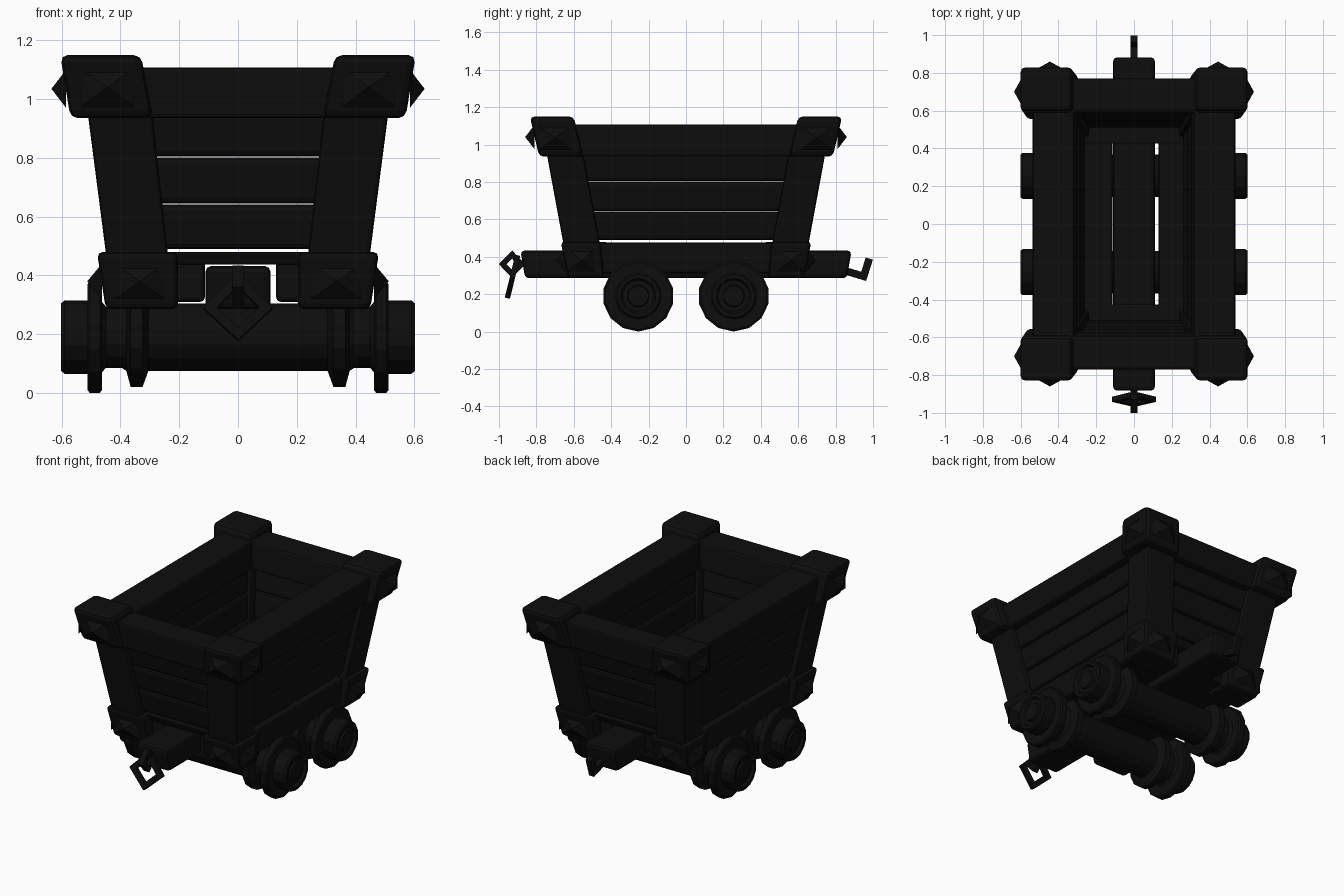
import bpy, bmesh, math
from mathutils import Vector

old = bpy.data.objects.get("Cube")
if old:
    bpy.data.objects.remove(old, do_unlink=True)

# One charcoal colour for everything
charcoal = bpy.data.materials.new("charcoal")
charcoal.use_nodes = True
colour = (0.004, 0.004, 0.004, 1)
charcoal.diffuse_color = colour
charcoal.node_tree.nodes["Principled BSDF"].inputs["Base Color"].default_value = colour


def finish(name, bm):
    bmesh.ops.recalc_face_normals(bm, faces=bm.faces[:])
    mesh = bpy.data.meshes.new(name)
    bm.to_mesh(mesh)
    bm.free()
    mesh.materials.append(charcoal)
    ob = bpy.data.objects.new(name, mesh)
    bpy.context.collection.objects.link(ob)
    return ob


def block(name, low, z0, high, z1, bevel=0.015, sx=1, sy=1):
    """Leaning box from a lower and an upper rectangle (x0, x1, y0, y1)."""
    bm = bmesh.new()
    rings = []
    for (x0, x1, y0, y1), z in ((low, z0), (high, z1)):
        rings.append([bm.verts.new((sx * x, sy * y, z))
                      for x, y in ((x0, y0), (x1, y0), (x1, y1), (x0, y1))])
    bm.faces.new(rings[0])
    bm.faces.new(rings[1])
    for i in range(4):
        j = (i + 1) % 4
        bm.faces.new((rings[0][i], rings[0][j], rings[1][j], rings[1][i]))
    bmesh.ops.recalc_face_normals(bm, faces=bm.faces[:])
    bmesh.ops.bevel(bm, geom=bm.edges[:], offset=bevel, segments=2,
                    profile=0.5, affect='EDGES')
    return finish(name, bm)


def stud(name, tip, axis, depth, half, half_z, sx, sy):
    """Shallow pyramid pointing outward along x (axis 0) or y (axis 1)."""
    bm = bmesh.new()
    flip = Vector((sx, sy, 1))
    tip = Vector(tip)
    base = []
    for a, b in ((-1, -1), (1, -1), (1, 1), (-1, 1)):
        p = tip.copy()
        p[axis] -= depth
        p[1 - axis] += a * half
        p.z += b * half_z
        base.append(bm.verts.new(p * flip))
    top = bm.verts.new(tip * flip)
    bm.faces.new(base)
    for i in range(4):
        bm.faces.new((base[i], base[(i + 1) % 4], top))
    return finish(name, bm)


def lathe_x(name, profile, y, z, sides):
    """Solid of revolution around an axle along x; profile is (x, radius)."""
    bm = bmesh.new()
    rings = []
    for x, r in profile:
        rings.append([bm.verts.new((x, y + r * math.sin(2 * math.pi * k / sides),
                                    z + r * math.cos(2 * math.pi * k / sides)))
                      for k in range(sides)])
    for a, b in zip(rings, rings[1:]):
        for k in range(sides):
            n = (k + 1) % sides
            bm.faces.new((a[k], a[n], b[n], b[k]))
    bm.faces.new(rings[0])
    bm.faces.new(rings[-1])
    return finish(name, bm)


def bar(name, points, normal, size, thick, closed=False):
    """Square bar swept along a mitred flat path."""
    bm = bmesh.new()
    pts = [Vector(p) for p in points]
    normal = Vector(normal).normalized()
    n = len(pts)
    rings = []
    for i, p in enumerate(pts):
        d0 = (p - pts[i - 1]).normalized() if closed or i > 0 else None
        d1 = (pts[(i + 1) % n] - p).normalized() if closed or i < n - 1 else None
        d0, d1 = d0 or d1, d1 or d0
        side = (normal.cross(d0) + normal.cross(d1)).normalized()
        side /= side.dot(normal.cross(d0))
        rings.append([bm.verts.new(p + side * (a * size) + normal * (b * thick))
                      for a, b in ((-1, -1), (1, -1), (1, 1), (-1, 1))])
    for i in range(n if closed else n - 1):
        a, b = rings[i], rings[(i + 1) % n]
        for k in range(4):
            m = (k + 1) % 4
            bm.faces.new((a[k], a[m], b[m], b[k]))
    if not closed:
        bm.faces.new(rings[0])
        bm.faces.new(rings[-1])
    return finish(name, bm)


# Corner posts, caps and studs
for sx in (1, -1):
    for sy in (1, -1):
        block("corner_post", (.235, .445, .455, .65), .44,
              (.295, .515, .555, .75), .98, .015, sx, sy)
        block("upper_cap", (.29, .57, .55, .785), .935,
              (.33, .605, .60, .835), 1.15, .025, sx, sy)
        block("lower_cap", (.205, .45, .44, .63), .285,
              (.205, .48, .455, .67), .48, .02, sx, sy)
        stud("upper_side_stud", (.635, .70, 1.035), 0, .05, .09, .065, sx, sy)
        stud("upper_end_stud", (.445, .86, 1.04), 1, .05, .09, .065, sx, sy)
        stud("lower_side_stud", (.513, .56, .38), 0, .05, .075, .06, sx, sy)
        stud("lower_end_stud", (.335, .695, .38), 1, .05, .085, .06, sx, sy)

# Leaning wall planks and rim beams
levels = (.49, .645, .805, .95)
for s in (1, -1):
    for z0, z1 in zip(levels, levels[1:]):
        a, b = (z0 - .48) * .135, (z1 - .486) * .135
        c, d = (z0 - .48) * .205, (z1 - .486) * .205
        z1 -= .004
        block("side_plank", (.255 + a, .415 + a, -.53 - c, .53 + c), z0,
              (.255 + b, .415 + b, -.53 - d, .53 + d), z1, .018, s, 1)
        block("end_plank", (-.30 - a, .30 + a, .505 + c, .615 + c), z0,
              (-.30 - b, .30 + b, .505 + d, .615 + d), z1, .018, 1, s)
    block("side_rim", (.30, .525, -.66, .66), .935,
          (.315, .538, -.66, .66), 1.108, .015, s, 1)
    block("end_rim", (-.42, .42, .57, .75), .935,
          (-.42, .42, .595, .772), 1.108, .015, 1, s)
    block("cross_beam", (-.30, .30, .425, .60), .437,
          (-.30, .30, .425, .62), .48, .008, 1, s)

# Floor beams, the middle one sticking out as buffers
block("left_floor_beam", (.13, .42, -.58, .58), .31,
      (.13, .43, -.58, .58), .475)
block("right_floor_beam", (-.42, -.113, -.58, .58), .31,
      (-.43, -.113, -.58, .58), .475)
block("middle_beam", (-.111, .111, -.86, .86), .285,
      (-.111, .111, -.885, .885), .432, .02)

# Wheel sets: barrel axle, inner and outer flanges, hubs
half = [(.305, .115), (.325, .17), (.365, .17), (.38, .115), (.395, .105),
        (.45, .105), (.463, .12), (.463, .18), (.47, .19), (.505, .19),
        (.512, .18), (.512, .125), (.59, .125), (.602, .115), (.602, .095),
        (.585, .085), (.585, .06), (.597, .055)]
profile = [(-x, r) for x, r in reversed(half)] + half
for y in (-.255, .255):
    lathe_x("wheel_set", profile, y, .19, 14)

# Front eye with a hanging link, and rear hook
bar("front_eye", [(0, -.98, .36), (0, -.93, .412), (0, -.88, .36), (0, -.93, .308)],
    (1, 0, 0), .015, .018, True)
bar("coupling_link", [(0, -.905, .385), (.095, -.928, .288), (0, -.95, .20),
                      (-.095, -.928, .288)],
    (0, 1, -.24), .016, .014, True)
bar("rear_hook", [(0, .85, .325), (0, .95, .295), (0, .98, .39)],
    (1, 0, 0), .02, .018)

# Smooth rounded edges, keep hard corners
for ob in bpy.context.view_layer.objects:
    ob.select_set(ob.type == 'MESH' and charcoal.name in ob.data.materials)
    if ob.select_get():
        bpy.context.view_layer.objects.active = ob
bpy.ops.object.shade_smooth_by_angle(angle=math.radians(35))
